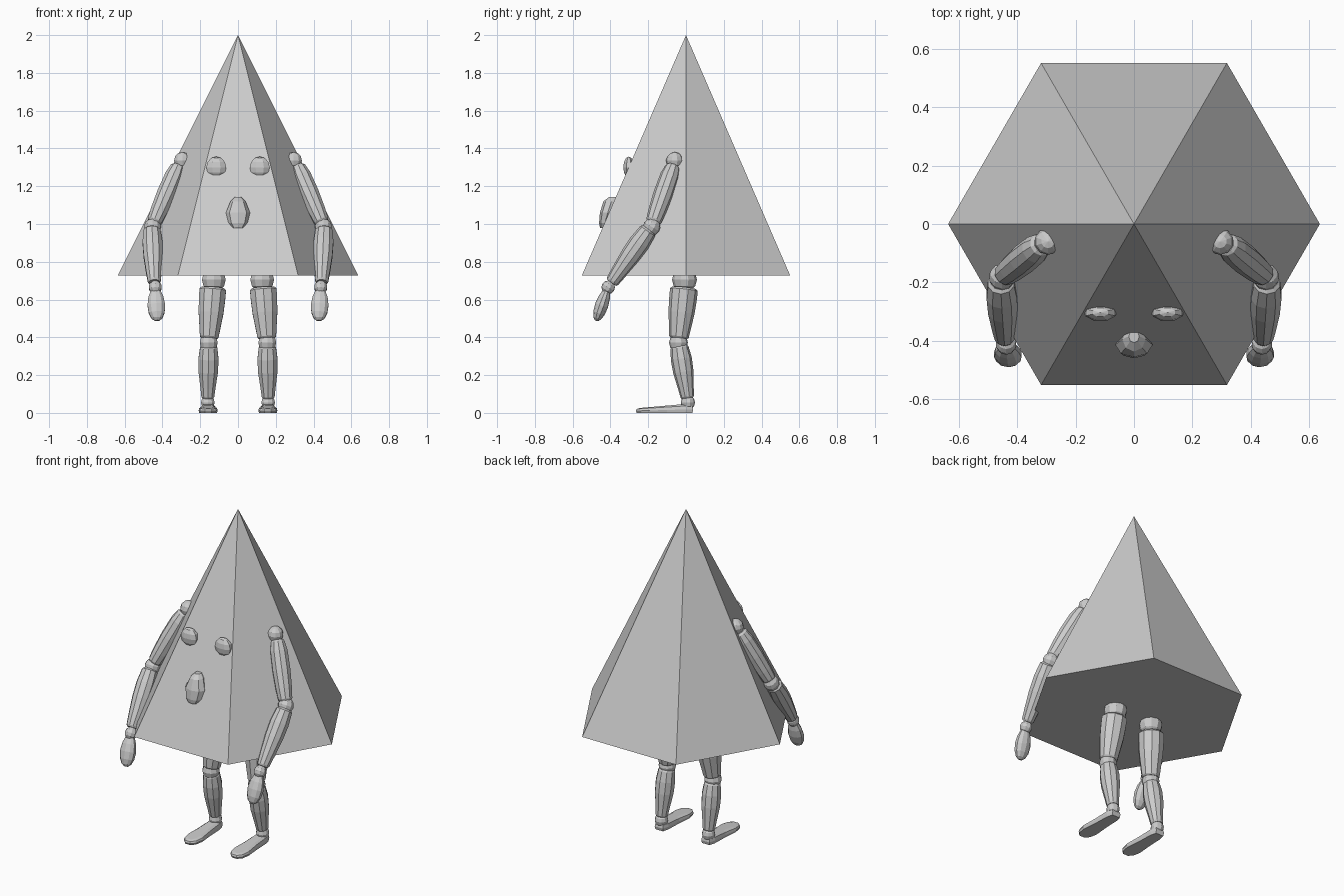
import bpy, bmesh, math
from mathutils import Vector

if "Cube" in bpy.data.objects:
    bpy.data.objects.remove(bpy.data.objects["Cube"])


def build(name, rings, mirror=False):
    """Skin a stack of equal-sized rings into a closed flat-shaded solid."""
    bm = bmesh.new()
    loops = [[bm.verts.new(p) for p in ring] for ring in rings]
    n = len(loops[0])
    for lo, hi in zip(loops, loops[1:]):
        for i in range(n):
            j = (i + 1) % n
            bm.faces.new((lo[i], lo[j], hi[j], hi[i]))
    bm.faces.new(loops[0][::-1])
    bm.faces.new(loops[-1])
    bmesh.ops.remove_doubles(bm, verts=bm.verts, dist=0.0005)
    bmesh.ops.recalc_face_normals(bm, faces=bm.faces)
    me = bpy.data.meshes.new(name)
    bm.to_mesh(me)
    bm.free()
    ob = bpy.data.objects.new(name, me)
    bpy.context.collection.objects.link(ob)
    if mirror:
        ob.modifiers.new("Mirror", 'MIRROR').use_mirror_merge = False
    return ob


def turned(name, a, b, profile, n=10, flat=1.0):
    """Mirrored solid turned about the axis a-b; profile is (fraction, radius)."""
    a, b = Vector(a), Vector(b)
    d = (b - a).normalized()
    u = (Vector((1, 0, 0)) - d * d.x).normalized()
    v = d.cross(u)
    rings = []
    for t, r in profile:
        c = a.lerp(b, t)
        rings.append([c + u * r * math.cos(2 * math.pi * (i + .5) / n)
                      + v * r * flat * math.sin(2 * math.pi * (i + .5) / n)
                      for i in range(n)])
    return build(name, rings, True)


def ball(name, c, r, axis=(0, 0, 1), n=10, m=6, flat=1.0):
    d = Vector(axis).normalized() * r
    prof = [((1 - math.cos(math.pi * k / m)) / 2, r * math.sin(math.pi * k / m))
            for k in range(m + 1)]
    return turned(name, Vector(c) - d, Vector(c) + d, prof, n, flat)


# Body: hexagonal pyramid
R, Z0 = 0.637, 0.727
hexa = [Vector((R * math.cos(i * math.pi / 3), R * math.sin(i * math.pi / 3), Z0)) for i in range(6)]
build("body", [hexa, [Vector((0, 0, 2))] * 6])

# Eyes: flattened beads on the front face
ball("eyes", (0.115, -0.303, 1.30), 0.057, n=8, m=6, flat=0.55)

# Mouth: faceted drop, narrow at the top
mouth = [(0.98, 0.030, -0.437, 0.018), (1.005, 0.050, -0.430, 0.030),
         (1.06, 0.064, -0.414, 0.042), (1.12, 0.040, -0.395, 0.042),
         (1.143, 0.018, -0.385, 0.022)]
build("mouth", [[Vector((rx * math.cos(k * math.pi / 4), y + ry * math.sin(k * math.pi / 4), z))
                 for k in range(8)] for z, rx, y, ry in mouth])

# Arms
shoulder, elbow = (0.295, -0.06, 1.335), (0.452, -0.182, 0.985)
wrist = (0.438, -0.412, 0.665)
ball("shoulders", shoulder, 0.046)
turned("upper_arms", (0.315, -0.068, 1.308), (0.444, -0.174, 1.008),
       [(0, 0.030), (.03, 0.040), (.18, 0.050), (.5, 0.052), (.8, 0.047), (.97, 0.041), (1, 0.034)])
ball("elbows", elbow, 0.046, (0, -.5, -.8))
turned("forearms", (0.456, -0.196, 0.972), (0.443, -0.394, 0.69),
       [(0, 0.036), (.03, 0.047), (.25, 0.055), (.5, 0.053), (.8, 0.043), (.97, 0.036), (1, 0.030)])
ball("wrists", wrist, 0.036, (0, -.5, -.8))
turned("hands", (0.437, -0.418, 0.652), (0.428, -0.475, 0.488),
       [(0, 0.020), (.05, 0.028), (.25, 0.042), (.5, 0.049), (.75, 0.044), (.92, 0.030), (1, 0.012)],
       flat=0.72)

# Legs
ball("hips", (0.128, -0.008, 0.705), 0.066)
turned("thighs", (0.133, -0.010, 0.662), (0.153, -0.038, 0.395),
       [(0, 0.064), (.04, 0.074), (.25, 0.073), (.5, 0.069), (.8, 0.058), (.97, 0.052), (1, 0.045)])
ball("knees", (0.155, -0.040, 0.372), 0.050)
turned("shins", (0.155, -0.036, 0.356), (0.160, 0.008, 0.078),
       [(0, 0.042), (.04, 0.048), (.25, 0.056), (.5, 0.054), (.8, 0.042), (.97, 0.036), (1, 0.030)])
ball("ankles", (0.160, 0.010, 0.055), 0.038)

# Feet: flat sole, sloping instep
outline = [(-0.028, 0.038), (0.028, 0.038), (0.038, 0.0), (0.042, -0.10), (0.051, -0.19),
           (0.042, -0.24), (0.018, -0.265), (-0.018, -0.265), (-0.042, -0.24),
           (-0.051, -0.19), (-0.042, -0.10), (-0.038, 0.0)]


def foot_ring(scale, height):
    return [Vector((0.158 + x * scale, -0.113 + (y + 0.113) * (1 - (1 - scale) * .35),
                    height * (0.046 + 0.075 * min(y, 0)))) for x, y in outline]


build("feet", [foot_ring(.92, 0), foot_ring(1, .4), foot_ring(.92, .8), foot_ring(.6, 1)], True)
